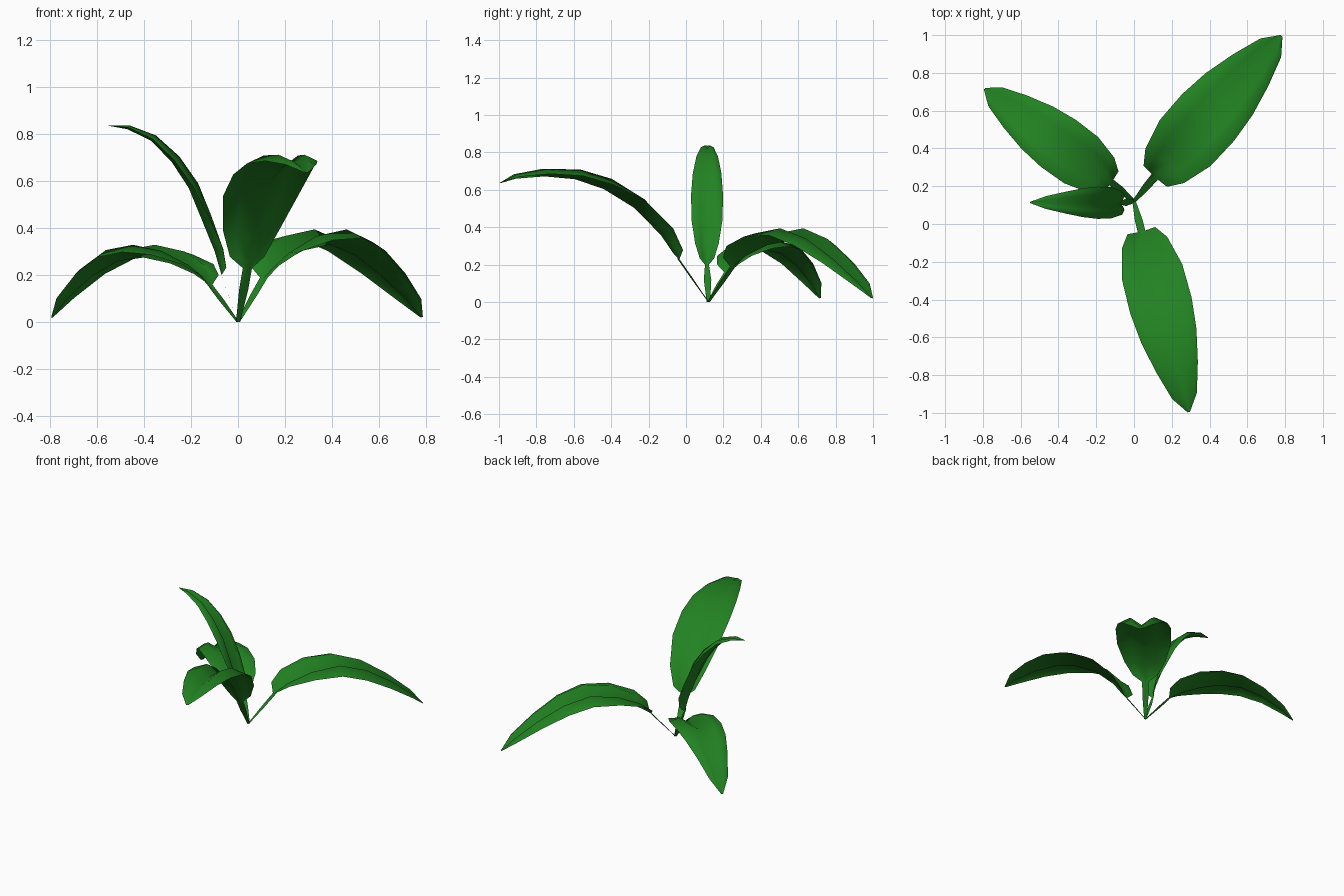
import bpy
import bmesh
from mathutils import Vector

cube = bpy.data.objects.get("Cube")
if cube:
    bpy.data.objects.remove(cube, do_unlink=True)

# Single leaf colour
GREEN = (0.016, 0.225, 0.016, 1)
mat = bpy.data.materials.new("leaf_green")
mat.use_nodes = True
mat.diffuse_color = GREEN
bsdf = mat.node_tree.nodes["Principled BSDF"]
bsdf.inputs["Base Color"].default_value = GREEN
bsdf.inputs["Roughness"].default_value = 0.7

ROOT = Vector((0, 0.12, 0))
UP = Vector((0, 0, 1))
# Blade outline: half width along the leaf, as a share of the widest point
WIDTHS = [0.12, 0.45, 0.74, 0.98, 1, 0.9, 0.68, 0.4, 0.04]
SPREAD = [0, 0.025, 0.1, 0.25, 0.42, 0.58, 0.75, 0.91, 1]
# Lift of the blade edge: cupped at the base, rolled over further out
EDGE_LIFT = [0, 0.5, 0.4, 0.25, 0.15, 0.12, 0.12, 0.15, 0.15]
SHOULDER_LIFT = 0.35


def make_leaf(name, start, end, half, heights, spread=SPREAD, fold=1):
    """Thin flat stem, then an arching blade with a sunken midrib."""
    a, b = Vector((*start, 0)), Vector((*end, 0))
    side = (b - a).normalized().cross(UP)
    neck = a + UP * heights[0]
    path = [ROOT, ROOT.lerp(neck, 0.6)]
    path += [a.lerp(b, f) + UP * z for f, z in zip(spread, heights)]
    widths = [0.009, 0.02] + [w * half for w in WIDTHS]
    edges = [0, 0] + EDGE_LIFT

    bm = bmesh.new()
    rows = []
    for i, (p, w) in enumerate(zip(path, widths)):
        tangent = path[min(i + 1, len(path) - 1)] - path[max(i - 1, 0)]
        normal = side.cross(tangent).normalized()
        shoulder = SHOULDER_LIFT if edges[i] else 0
        row = []
        for s, lift in ((-1, edges[i]), (-0.5, shoulder), (0, 0),
                        (0.5, shoulder), (1, edges[i])):
            row.append(bm.verts.new(p + side * s * w + normal * w * lift * fold))
        rows.append(row)
    for r, q in zip(rows, rows[1:]):
        for k in range(len(r) - 1):
            bm.faces.new((r[k], q[k], q[k + 1], r[k + 1])).smooth = True
    bm.normal_update()
    if sum(f.normal.z * f.calc_area() for f in bm.faces) < 0:
        bmesh.ops.reverse_faces(bm, faces=bm.faces)

    mesh = bpy.data.meshes.new(name)
    bm.to_mesh(mesh)
    bm.free()
    mesh.materials.append(mat)
    obj = bpy.data.objects.new(name, mesh)
    bpy.context.collection.objects.link(obj)


make_leaf("back_left_leaf", (0.11, 0.25), (0.78, 0.995), 0.185,
          [0.19, 0.205, 0.25, 0.305, 0.33, 0.285, 0.195, 0.09, 0.02])
make_leaf("back_right_leaf", (-0.12, 0.22), (-0.79, 0.715), 0.155,
          [0.16, 0.17, 0.205, 0.25, 0.275, 0.26, 0.195, 0.095, 0.02])
make_leaf("front_leaf", (0.04, -0.04), (0.29, -0.995), 0.168,
          [0.23, 0.255, 0.36, 0.505, 0.605, 0.657, 0.672, 0.66, 0.635])
# Small upright leaf, steep at first and then arching outward
make_leaf("upright_leaf", (-0.07, 0.112), (-0.55, 0.114), 0.085,
          [0.2, 0.225, 0.3, 0.43, 0.57, 0.68, 0.77, 0.82, 0.835],
          [0, 0.015, 0.06, 0.17, 0.29, 0.44, 0.62, 0.83, 1], fold=1.5)
